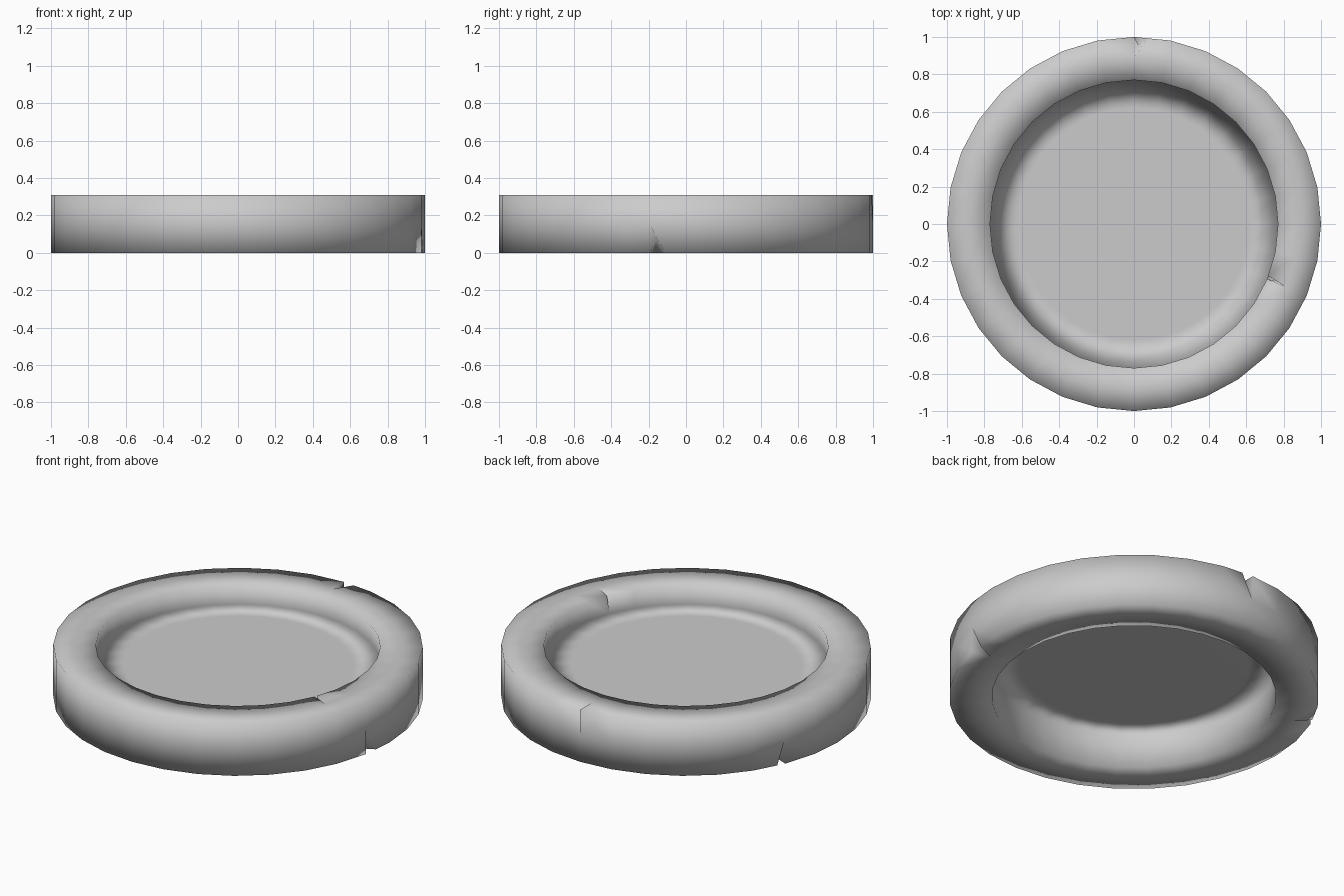
import bpy, bmesh
from math import sin, cos, pi

if "Cube" in bpy.data.objects:
    bpy.data.objects.remove(bpy.data.objects["Cube"])

SIDES = 32
FLOOR = 0.2

# half cross-section of the floor top, the rim and the floor underside
PROFILE = [
    (0.62, FLOOR), (0.77, FLOOR),               # floor, upper side
    (0.77, 0.31), (0.885, 0.31), (1.0, 0.31),   # inner wall, top of rim
    (1.0, 0.155), (1.0, 0.0),                   # outer wall
    (0.885, 0.0), (0.77, 0.0),                  # underside of rim
    (0.77, FLOOR), (0.62, FLOOR - 0.004),       # thin floor, under side
]

# cracks: profile corner, step, direction of opening, share of a side
CRACKS = [
    (4, 8, -1, 0.35),     # outer top edge at the back
    (6, 31, 1, 0.42),     # outer lower edge at the right
    (6, 14, -1, 0.25),    # outer lower edge at the left
    (2, 30, 1, 0.12),     # inner top edge
]
TUBE_CENTRE = (0.885, 0.155)


def build_dish():
    bm = bmesh.new()

    def point(r, z, step):
        a = 2 * pi * step / SIDES
        return (r * cos(a), r * sin(a), z)

    loops = [[bm.verts.new(point(r, z, k)) for k in range(SIDES)]
             for r, z in PROFILE]
    loops[9] = loops[1]     # both sides of the floor meet the wall in one loop

    # a crack pulls one corner aside and dents the gap towards the tube centre
    opened = {}
    for p, k, way, share in CRACKS:
        corner, side = loops[p][k], loops[p][(k + way) % SIDES]
        pulled = bm.verts.new(corner.co.lerp(side.co, share))
        r, z = PROFILE[p]
        inner = bm.verts.new(point(r + (TUBE_CENTRE[0] - r) * 0.4,
                                   z + (TUBE_CENTRE[1] - z) * 0.4,
                                   k + way * share * 0.4))
        segment = k if way > 0 else (k - 1) % SIDES
        for j in (p - 1, p):
            opened[j, segment] = (corner, pulled)
            mid = loops[p - 1 if j == p - 1 else p + 1][k]
            order = way if j == p - 1 else -way
            bm.faces.new((mid, corner, inner)[::order])
            bm.faces.new((mid, inner, pulled)[::order])

    # rim and floor strips
    for j in range(len(PROFILE) - 1):
        for k in range(SIDES):
            n = (k + 1) % SIDES
            quad = [loops[j][k], loops[j + 1][k], loops[j + 1][n], loops[j][n]]
            if (j, k) in opened:
                corner, pulled = opened[j, k]
                quad = [pulled if v == corner else v for v in quad]
            bm.faces.new(quad)

    # flat floor centres, facing up and down
    bm.faces.new(loops[0])
    bm.faces.new(loops[-1][::-1])
    for v in [v for v in bm.verts if not v.link_faces]:
        bm.verts.remove(v)
    for f in bm.faces:
        f.smooth = True

    mesh = bpy.data.meshes.new("cracked_dish")
    bm.to_mesh(mesh)
    bm.free()
    obj = bpy.data.objects.new("cracked_dish", mesh)
    bpy.context.collection.objects.link(obj)
    return obj


build_dish()
